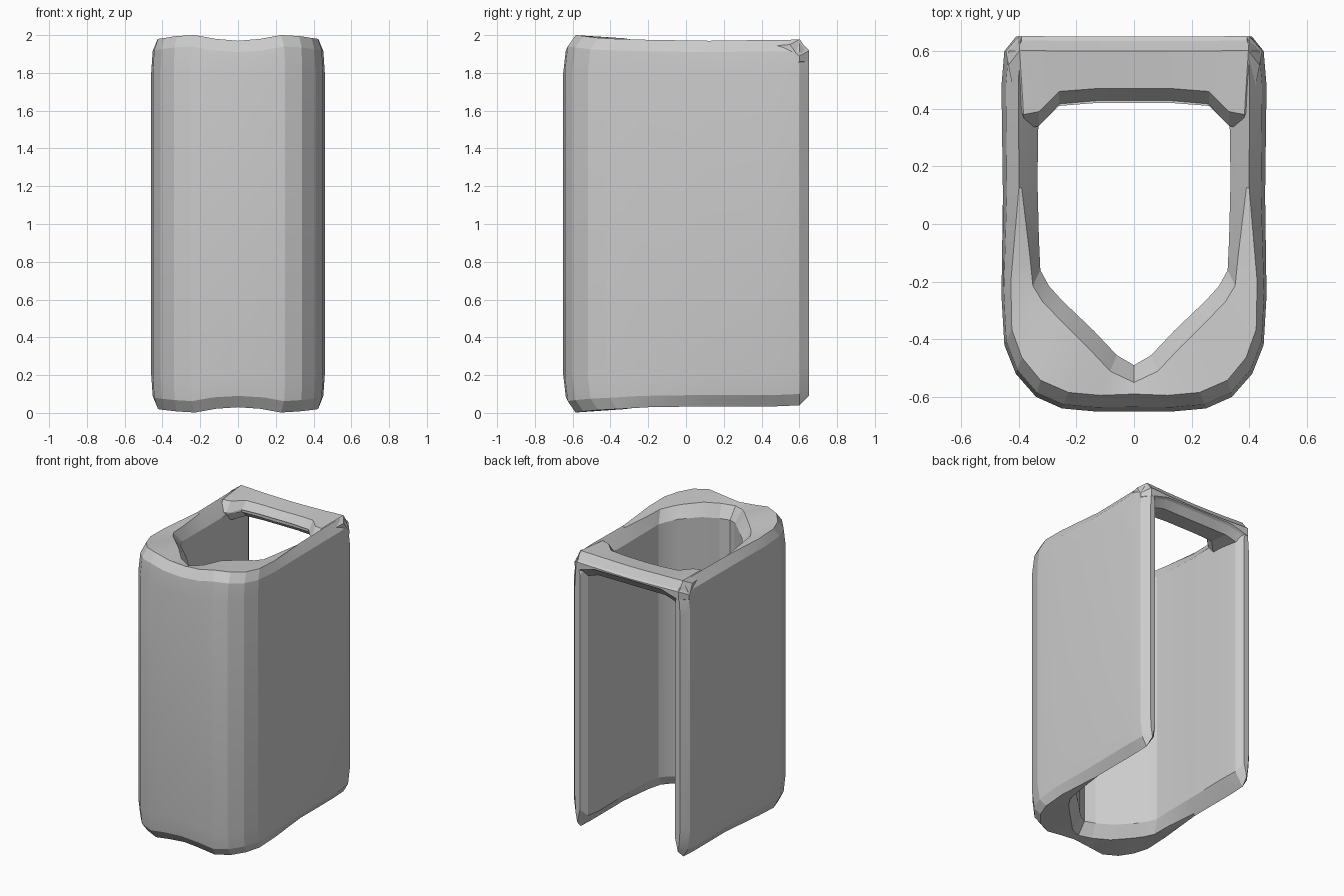
import bpy, bmesh, math

if "Cube" in bpy.data.objects:
    bpy.data.objects.remove(bpy.data.objects["Cube"])


def mirrored(half):
    """Half stations (outer xy, inner xy, top, bottom) from x=0 outwards -> full left-to-right path."""
    left = [(-ox, oy, -ix, iy, t, b) for ox, oy, ix, iy, t, b in half[:0:-1]]
    return left + half


def rim_section(s, shoulder, edge):
    """Rounded closed section running up the outside, over the rim and down the inside."""
    ox, oy, ix, iy, top, bot = s
    d = math.hypot(ix - ox, iy - oy)
    a = min(edge / d, 0.46)
    c = min(0.015 / d, 0.2)
    loop = [(0, bot + shoulder), (0, top - shoulder),
            (c, top - edge), (a, top), (1 - a, top - 0.012),
            (1, top - edge * 1.5), (1, bot + edge * 1.5),
            (1 - a, bot + 0.012), (a, bot), (c, bot + edge)]
    return [(ox + (ix - ox) * t, oy + (iy - oy) * t, z) for t, z in loop]


def sweep(name, stations, shoulder, edge):
    bm = bmesh.new()
    rings = [[bm.verts.new(p) for p in rim_section(s, shoulder, edge)] for s in stations]
    for r0, r1 in zip(rings, rings[1:]):
        for i in range(len(r0)):
            j = (i + 1) % len(r0)
            bm.faces.new((r0[i], r0[j], r1[j], r1[i]))
    bm.faces.new(rings[0])
    bm.faces.new(rings[-1])
    bmesh.ops.recalc_face_normals(bm, faces=bm.faces)
    me = bpy.data.meshes.new(name)
    bm.to_mesh(me)
    bm.free()
    ob = bpy.data.objects.new(name, me)
    bpy.context.collection.objects.link(ob)
    bpy.ops.object.select_all(action='DESELECT')
    ob.select_set(True)
    bpy.context.view_layer.objects.active = ob
    bpy.ops.object.shade_smooth_by_angle(angle=math.radians(15))
    return ob


# U-shaped shell: thick rounded front with a V-shaped inside, thin side walls
shell = [
    (0.00, -0.65, 0.00, -0.49, 1.970, 0.030),
    (0.14, -0.65, 0.06, -0.455, 1.980, 0.022),
    (0.25, -0.64, 0.14, -0.37, 2.000, 0.002),
    (0.34, -0.60, 0.25, -0.265, 1.995, 0.008),
    (0.41, -0.52, 0.295, -0.215, 1.985, 0.015),
    (0.45, -0.42, 0.325, -0.16, 1.980, 0.020),
    (0.46, -0.25, 0.330, -0.05, 1.975, 0.030),
    (0.455, 0.10, 0.335, 0.15, 1.970, 0.035),
    (0.46, 0.48, 0.330, 0.48, 1.975, 0.035),
    (0.45, 0.60, 0.340, 0.60, 1.970, 0.040),
    (0.41, 0.65, 0.370, 0.65, 1.920, 0.090),
]
sweep("shell", mirrored(shell), 0.18, 0.06)

# Bar joining the side walls across the top of the open back
bar = [
    (0.00, 0.65, 0.00, 0.42, 1.968, 1.84),
    (0.13, 0.65, 0.13, 0.42, 1.970, 1.84),
    (0.26, 0.65, 0.26, 0.41, 1.973, 1.84),
    (0.33, 0.652, 0.33, 0.34, 1.976, 1.82),
    (0.40, 0.652, 0.38, 0.33, 1.978, 1.80),
    (0.445, 0.60, 0.40, 0.36, 1.950, 1.80),
]
sweep("back_bar", mirrored(bar), 0.06, 0.05)
